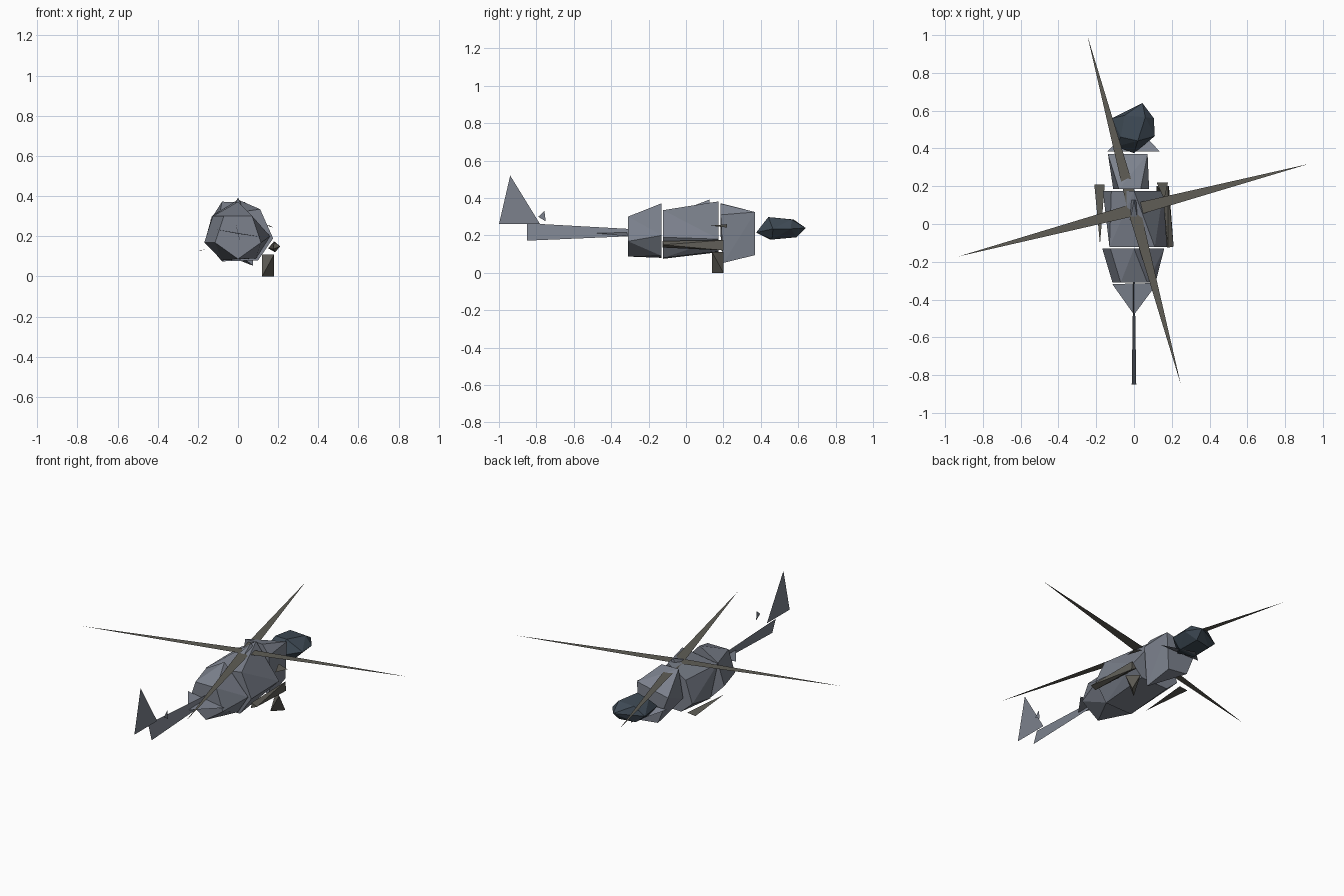
import bpy, bmesh, math
from mathutils import Vector

old = bpy.data.objects.get("Cube")
if old:
    bpy.data.objects.remove(old, do_unlink=True)


def material(name, rgb):
    m = bpy.data.materials.new(name)
    m.use_nodes = True
    m.diffuse_color = (*rgb, 1)
    m.node_tree.nodes["Principled BSDF"].inputs["Base Color"].default_value = (*rgb, 1)
    return m


grey = material("hull grey", (0.2, 0.22, 0.265))
brown = material("weathered brown", (0.115, 0.11, 0.094))
glass = material("dark glass", (0.048, 0.068, 0.09))


def finish(name, bm, mat):
    mesh = bpy.data.meshes.new(name)
    bm.to_mesh(mesh)
    bm.free()
    mesh.materials.append(mat)
    ob = bpy.data.objects.new(name, mesh)
    bpy.context.collection.objects.link(ob)
    return ob


def hull(name, points, mat):
    """Faceted solid wrapped around a few points."""
    bm = bmesh.new()
    verts = [bm.verts.new(p) for p in points]
    res = bmesh.ops.convex_hull(bm, input=verts)
    loose = {v for v in res["geom_interior"] if isinstance(v, bmesh.types.BMVert)}
    bmesh.ops.delete(bm, geom=list(loose), context="VERTS")
    bmesh.ops.recalc_face_normals(bm, faces=bm.faces[:])
    return finish(name, bm, mat)


def sheet(name, points, mat):
    """Single flat panel."""
    bm = bmesh.new()
    bm.faces.new([bm.verts.new(p) for p in points])
    return finish(name, bm, mat)


def ring(y, cx, cz, rx, rz, turn):
    """Five points round the y axis, the first at the given angle."""
    angles = [math.radians(turn + 72 * i) for i in range(5)]
    return [(cx + rx * math.cos(a), y, cz + rz * math.sin(a)) for a in angles]


def section(y, outline):
    """Points of a cross-section at one station."""
    return [(x, y, z) for x, z in outline]


# Fuselage sections: twisted faceted blocks
hull("rear_fuselage",
     ring(-0.31, 0, 0.205, 0.12, 0.118, -90)
     + section(-0.13, [(0, 0.372), (0.16, 0.2), (0.09, 0.09), (-0.08, 0.08),
                       (-0.168, 0.17), (-0.125, 0.3)]), grey)
hull("middle_fuselage",
     section(-0.122, [(-0.13, 0.3), (0.11, 0.335), (0.175, 0.19), (0.1, 0.08), (-0.08, 0.075)])
     + section(0.175, [(0, 0.382), (0.155, 0.18), (0.09, 0.115), (-0.09, 0.11),
                       (-0.165, 0.175), (-0.12, 0.31)]), grey)
hull("front_fuselage",
     [(-0.08, 0.185, 0.372), (0.035, 0.185, 0.37), (0.08, 0.185, 0.31), (0.075, 0.2, 0.053),
      (-0.11, 0.185, 0.2)]
     + section(0.37, [(-0.138, 0.28), (0.072, 0.325), (0.06, 0.095), (-0.07, 0.11)]), grey)

# Glazed nose: irregular girdle with upper and lower facets
hull("nose_canopy",
     [(-0.115, 0.56, 0.235), (0.045, 0.64, 0.24), (0.11, 0.465, 0.235), (0, 0.375, 0.215),
      (-0.095, 0.41, 0.235), (0.105, 0.56, 0.235),
      (-0.05, 0.575, 0.285), (0.02, 0.44, 0.298), (0.06, 0.565, 0.285), (-0.07, 0.46, 0.288),
      (-0.055, 0.45, 0.178), (-0.06, 0.57, 0.188), (0.04, 0.59, 0.19), (0.055, 0.46, 0.178)],
     glass)
sheet("chin_panel", [(-0.14, 0.385, 0.215), (0.135, 0.385, 0.215), (0, 0.53, 0.155)], grey)

# Tail boom, stabiliser, fin and small tail blade
sheet("tail_boom",
      [(-0.012, -0.85, 0.265), (0.012, -0.85, 0.172), (0.004, -0.31, 0.195),
       (-0.004, -0.31, 0.235)], grey)
sheet("stabiliser", [(-0.115, -0.318, 0.235), (0.125, -0.312, 0.195), (0, -0.48, 0.212)], grey)
sheet("tail_fin", [(0, -1, 0.26), (0, -0.78, 0.26), (0, -0.94, 0.52)], grey)
sheet("tail_blade", [(0.052, -0.79, 0.30), (0.052, -0.75, 0.275), (0.052, -0.757, 0.33)], grey)

# Main rotor: four tapered blades round a small hub
centre = Vector((0, 0.075, 0.358))
tips = [(0.925, 0.318), (-0.247, 0.998), (-0.93, -0.172), (0.248, -0.85)]
for i, (x, y) in enumerate(tips):
    tip = Vector((x, y, centre.z))
    along = (tip - centre).normalized()
    side = Vector((-along.y, along.x, 0)) * 0.033
    sheet(f"rotor_blade_{i + 1}", [centre + side, centre - side, tip], brown)
hull("rotor_hub",
     [(-0.02, 0.02, 0.35), (0.02, 0.02, 0.35), (0.025, 0.13, 0.35), (-0.025, 0.13, 0.35),
      (0, 0.125, 0.392)], grey)

# Sponsons, side step and wheel strut
hull("left_sponson",
     [(0.21, -0.12, 0.15), (0.18, -0.125, 0.17), (0.175, -0.125, 0.135),
      (0.18, 0.2, 0.175), (0.185, 0.2, 0.12), (0.15, 0.2, 0.14)], brown)
sheet("right_sponson", [(-0.21, 0.21, 0.128), (-0.155, 0.21, 0.135), (-0.18, -0.11, 0.13)], brown)
sheet("side_step", [(0.12, 0.22, 0.26), (0.18, 0.22, 0.242), (0.16, 0.13, 0.252)], brown)
hull("wheel_strut",
     [(0.12, 0.14, 0), (0.18, 0.2, 0), (0.12, 0.2, 0.11), (0.18, 0.14, 0.11)], brown)
